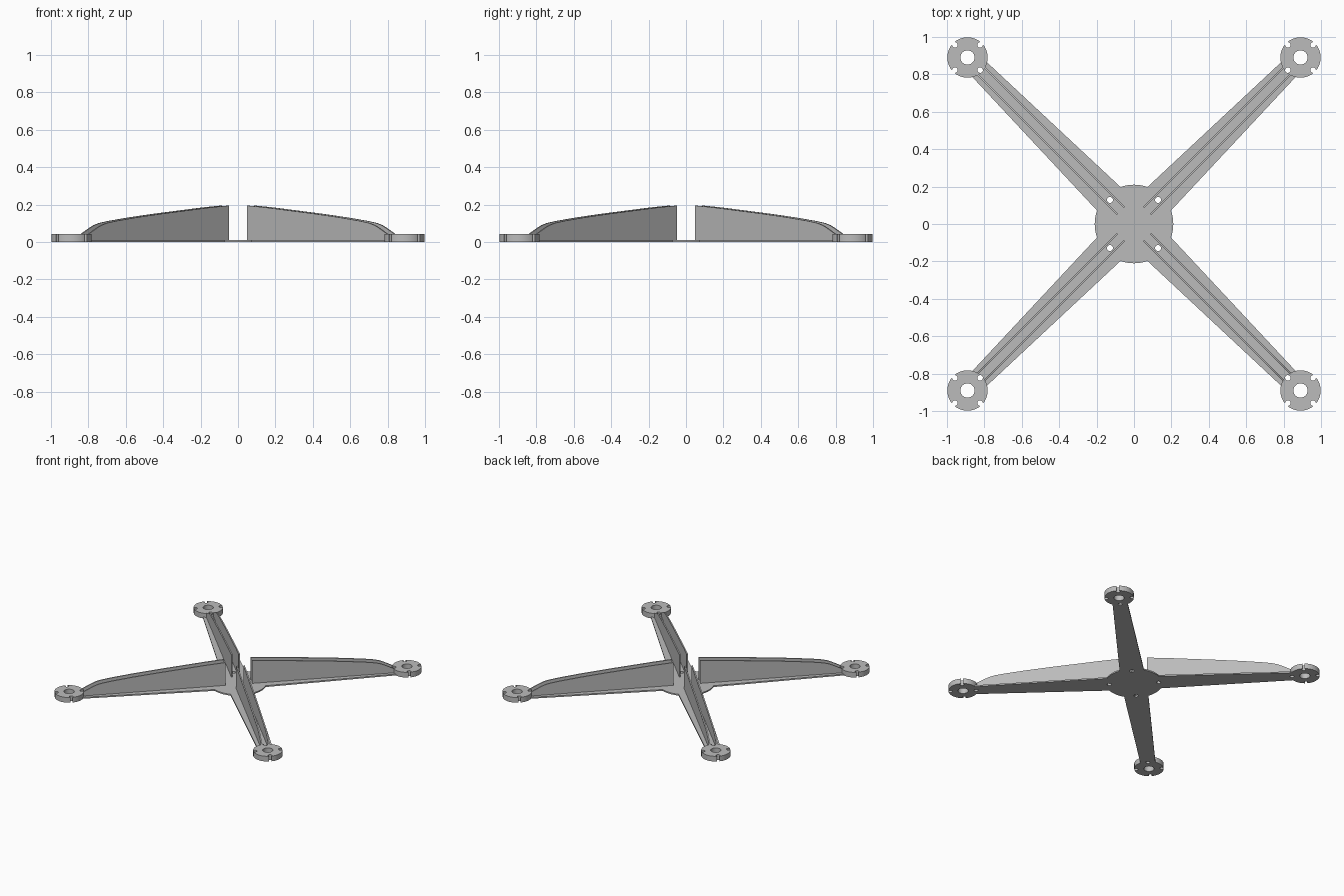
import bpy, bmesh
from math import sin, cos, pi, radians, asin
from mathutils import Matrix

if "Cube" in bpy.data.objects:
    bpy.data.objects.remove(bpy.data.objects["Cube"])

grey = bpy.data.materials.new("light_grey")
grey.use_nodes = True
COLOUR = (0.5, 0.5, 0.5, 1)
grey.diffuse_color = COLOUR
grey.node_tree.nodes["Principled BSDF"].inputs["Base Color"].default_value = COLOUR

HUB_R, PLATE_T = 0.21, 0.011
MOUNT_R, MOUNT_H, MOUNT_AT = 0.108, 0.042, 1.259
ARM_ROOT, ARM_TIP, ARM_END = 0.089, 0.055, 1.18
ANGLES = [pi / 4 + i * pi / 2 for i in range(4)]


def prism(name, outline, depth, matrix=Matrix()):
    """Extrude a flat outline along its local z."""
    bm = bmesh.new()
    face = bm.faces.new([bm.verts.new((x, y, 0)) for x, y in outline])
    top = bmesh.ops.extrude_face_region(bm, geom=[face])["geom"]
    bmesh.ops.translate(bm, vec=(0, 0, depth),
                        verts=[v for v in top if isinstance(v, bmesh.types.BMVert)])
    bmesh.ops.recalc_face_normals(bm, faces=bm.faces)
    bm.transform(matrix)
    mesh = bpy.data.meshes.new(name)
    bm.to_mesh(mesh)
    bm.free()
    mesh.materials.append(grey)
    obj = bpy.data.objects.new(name, mesh)
    bpy.context.collection.objects.link(obj)
    return obj


def disc(name, x, y, radius, z, depth, sides):
    ring = [(radius * cos(2 * pi * i / sides), radius * sin(2 * pi * i / sides))
            for i in range(sides)]
    return prism(name, ring, depth, Matrix.Translation((x, y, z)))


def drill(obj, holes):
    """Cut round through-holes given as (x, y, radius)."""
    bpy.context.view_layer.objects.active = obj
    for x, y, radius in holes:
        cutter = disc("drill", x, y, radius, -0.1, 0.3, 32)
        mod = obj.modifiers.new("hole", "BOOLEAN")
        mod.operation, mod.solver, mod.object = "DIFFERENCE", "EXACT", cutter
        bpy.ops.object.modifier_apply(modifier=mod.name)
        bpy.data.objects.remove(cutter)


def smooth(obj):
    bpy.ops.object.select_all(action="DESELECT")
    obj.select_set(True)
    bpy.context.view_layer.objects.active = obj
    bpy.ops.object.shade_smooth_by_angle(angle=radians(30))


# Base plate: round hub with four tapering arms in one outline
spread = asin(ARM_ROOT / HUB_R)
outline = []
for a in ANGLES:
    for side in (-1, 1):
        outline.append((ARM_END * cos(a) - side * ARM_TIP * sin(a),
                        ARM_END * sin(a) + side * ARM_TIP * cos(a)))
    start, sweep = a + spread, pi / 2 - 2 * spread
    for i in range(13):
        t = start + sweep * i / 12
        outline.append((HUB_R * cos(t), HUB_R * sin(t)))
plate = prism("base_plate", outline, PLATE_T)

# Holes: one near the root of each arm, five in each motor mount
root_holes = [(0.182 * cos(a), 0.182 * sin(a), 0.016) for a in ANGLES]
mount_holes = []
for a in ANGLES:
    cx, cy = MOUNT_AT * cos(a), MOUNT_AT * sin(a)
    mount_holes.append([(cx, cy, 0.038)] + [
        (cx + 0.095 * cos(b), cy + 0.095 * sin(b), 0.015) for b in ANGLES])
drill(plate, root_holes + [h for holes in mount_holes for h in holes[1:]])
smooth(plate)

# Rib side profile: distance along the arm, height
profile = [(0.1, 0), (0.1, 0.195), (0.25, 0.184), (0.413, 0.169), (0.6, 0.152),
           (0.795, 0.132), (0.95, 0.113), (1.02, 0.102), (1.06, 0.091),
           (1.09, 0.078), (1.165, 0.04), (1.165, 0)]

names = ["back_left", "back_right", "front_right", "front_left"]
for name, a, holes in zip(names, ANGLES, mount_holes):
    # Motor mount ring
    mount = disc(name + "_motor_mount", holes[0][0], holes[0][1],
                 MOUNT_R, 0, MOUNT_H, 64)
    drill(mount, holes)
    smooth(mount)
    # Pair of upright stiffening ribs
    for label, offset in (("a", 0.027), ("b", -0.027)):
        place = (Matrix.Rotation(a, 4, "Z")
                 @ Matrix.Translation((0, offset + 0.005, 0))
                 @ Matrix.Rotation(pi / 2, 4, "X"))
        rib = prism(name + "_rib_" + label, profile, 0.01, place)
        smooth(rib)
